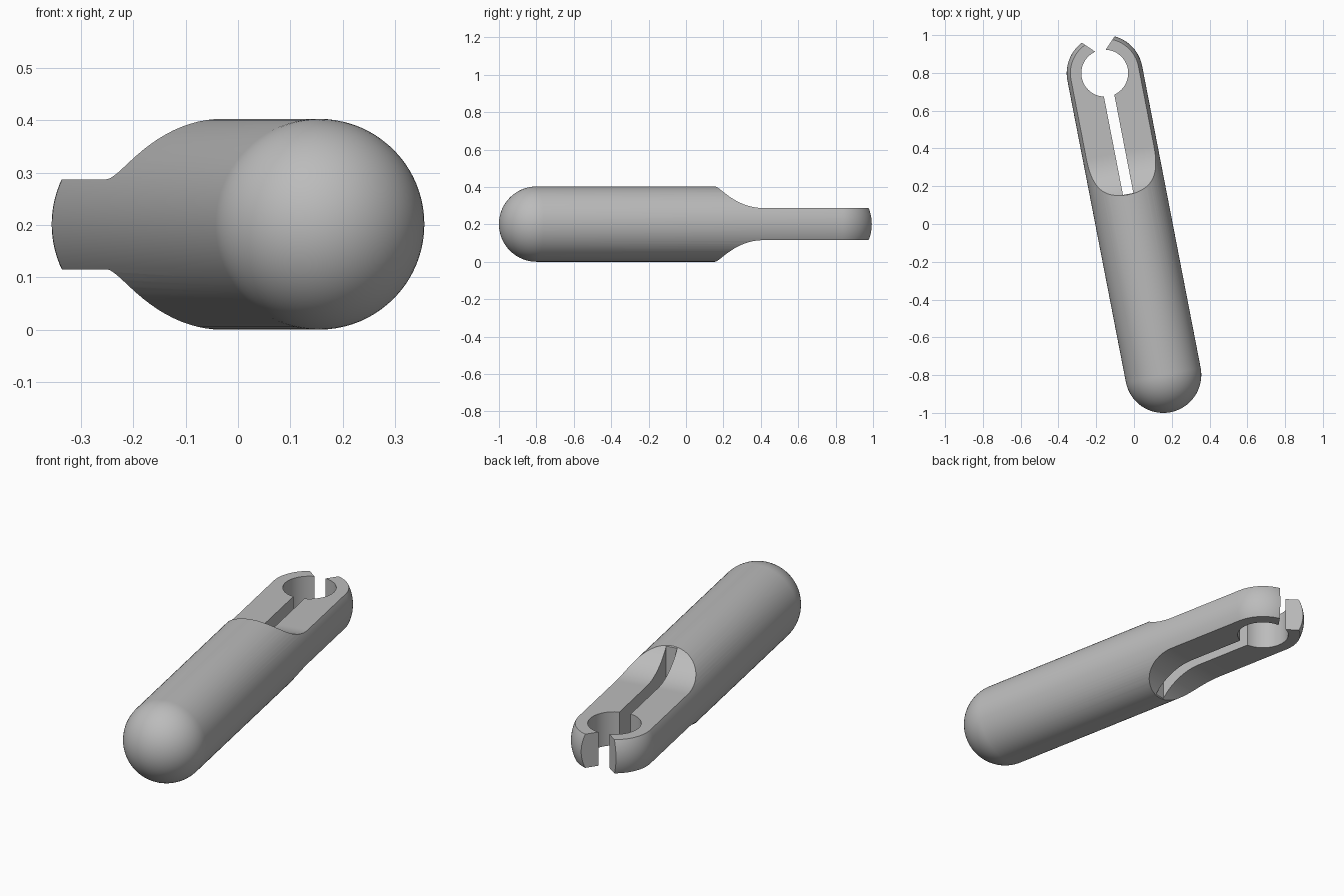
import bpy, bmesh, math
from mathutils import Matrix

R = 0.2015            # body radius
HALF = 0.8135         # half the distance between the end-cap centres
FLAT = 0.086          # half thickness of the flattened clip end
TILT = math.radians(10.97)

cube = bpy.data.objects.get("Cube")
if cube:
    bpy.data.objects.remove(cube, do_unlink=True)

grey = bpy.data.materials.new("plain grey")
grey.use_nodes = True
colour = (0.5, 0.5, 0.5, 1)
grey.diffuse_color = colour
grey.node_tree.nodes["Principled BSDF"].inputs["Base Color"].default_value = colour


def arc(cx, cy, r, start, end, n):
    """Points on an arc, angles in degrees."""
    angles = [math.radians(start + (end - start) * i / n) for i in range(n + 1)]
    return [(cx + r * math.cos(a), cy + r * math.sin(a)) for a in angles]


def add_object(name, bm):
    bmesh.ops.recalc_face_normals(bm, faces=bm.faces)
    mesh = bpy.data.meshes.new(name)
    bm.to_mesh(mesh)
    bm.free()
    mesh.materials.append(grey)
    obj = bpy.data.objects.new(name, mesh)
    bpy.context.collection.objects.link(obj)
    return obj


def prism(name, points, axis):
    """Extrude a closed outline right through the body along z or x."""
    bm = bmesh.new()
    if axis == "z":
        verts = [bm.verts.new((a, b, -0.5)) for a, b in points]
        depth = (0, 0, 1)
    else:
        verts = [bm.verts.new((-0.5, a, b)) for a, b in points]
        depth = (1, 0, 0)
    face = bm.faces.new(verts)
    ext = bmesh.ops.extrude_face_region(bm, geom=[face], use_keep_orig=True)
    moved = [g for g in ext["geom"] if isinstance(g, bmesh.types.BMVert)]
    bmesh.ops.translate(bm, verts=moved, vec=depth)
    obj = add_object(name, bm)
    obj.hide_render = True
    return obj


# Round-ended body: lathe a capsule profile around y
bm = bmesh.new()
profile = arc(0, -HALF, R, -90, 0, 20) + arc(0, HALF, R, 0, 90, 20)
verts = [bm.verts.new((x, y, 0)) for x, y in profile]
edges = [bm.edges.new(pair) for pair in zip(verts, verts[1:])]
bmesh.ops.spin(bm, geom=verts + edges, cent=(0, 0, 0), axis=(0, 1, 0),
               angle=math.tau, steps=80, use_duplicate=False)
bmesh.ops.remove_doubles(bm, verts=bm.verts, dist=0.0001)
body = add_object("clip_handle", bm)

# Curved shoulders leading to the flats, above and below
start, end = 0.158, 0.385
drop = R - FLAT
bend = ((end - start) ** 2 + drop ** 2) / (2 * drop)
sweep = math.degrees(math.asin((end - start) / bend))
shoulder = arc(end, FLAT + bend, bend, -90 - sweep - 4, -90, 20)
shoulder += [(1.2, FLAT), (1.2, 0.4), (shoulder[0][0], 0.4)]
cutters = [prism("flat_cutter_" + n, [(y, s * z) for y, z in shoulder], "x")
           for n, s in (("top", 1), ("bottom", -1))]

# Keyhole: long slot, round socket and flared mouth
slot, hole = 0.028, 0.124
gap = math.degrees(math.asin(slot / hole))
half = [(slot, 0.162)] + arc(0, HALF, hole, gap - 90, 90 - gap, 40)
half.append((slot + 0.12, half[-1][1] + 0.12))
outline = half + [(-x, y) for x, y in reversed(half)]
cutters.append(prism("keyhole_cutter", outline, "z"))

for cutter in cutters:
    mod = body.modifiers.new(cutter.name, "BOOLEAN")
    mod.operation = "DIFFERENCE"
    mod.solver = "EXACT"
    mod.object = cutter

# Bake the cuts, then drop the cutters
bpy.context.view_layer.update()
graph = bpy.context.evaluated_depsgraph_get()
body_mesh = bpy.data.meshes.new_from_object(body.evaluated_get(graph))
body.modifiers.clear()
body.data = body_mesh
for cutter in cutters:
    bpy.data.objects.remove(cutter, do_unlink=True)

# Lay the piece down at its angle
body_mesh.transform(Matrix.Translation((0, 0, R)) @ Matrix.Rotation(TILT, 4, "Z"))
bpy.ops.object.select_all(action="DESELECT")
body.select_set(True)
bpy.context.view_layer.objects.active = body
bpy.ops.object.shade_smooth_by_angle(angle=math.radians(30))
